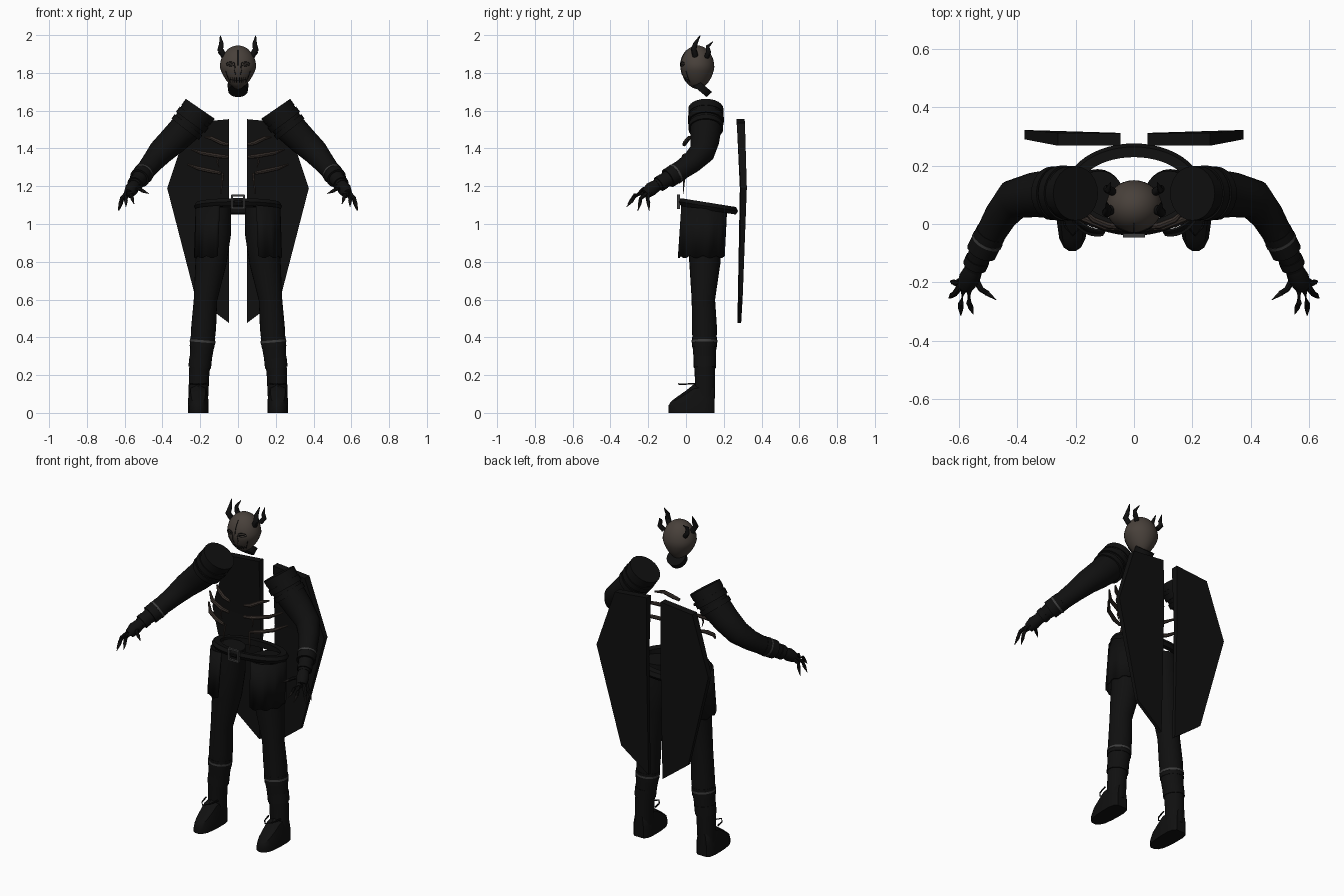
import bpy, bmesh, math
from mathutils import Vector, Matrix

cube = bpy.data.objects.get("Cube")
if cube:
    bpy.data.objects.remove(cube, do_unlink=True)


def material(name, colour):
    m = bpy.data.materials.new(name)
    m.use_nodes = True
    rgba = (*colour, 1)
    m.diffuse_color = rgba
    m.node_tree.nodes["Principled BSDF"].inputs["Base Color"].default_value = rgba
    return m


BLACK = material("black_leather", (.005, .005, .005))
MASK = material("mask_brown", (.065, .052, .043))
BONE = material("bone_brown", (.04, .03, .025))
GREY = material("strap_grey", (.045, .045, .045))
CLAW = material("claw_dark", (.018, .016, .015))


def finish(bm, name, mat, mirror=False, smooth=True):
    bmesh.ops.recalc_face_normals(bm, faces=bm.faces)
    mesh = bpy.data.meshes.new(name)
    bm.to_mesh(mesh)
    bm.free()
    mesh.materials.append(mat)
    ob = bpy.data.objects.new(name, mesh)
    bpy.context.collection.objects.link(ob)
    if mirror:
        mod = ob.modifiers.new("Mirror", 'MIRROR')
        mod.use_mirror_merge = False
    if smooth:
        bpy.ops.object.select_all(action='DESELECT')
        ob.select_set(True)
        bpy.context.view_layer.objects.active = ob
        bpy.ops.object.shade_smooth_by_angle(angle=math.radians(40))
    return ob


def tube(name, path, mat, sides=16, mirror=True):
    """Sweep circles along (x, y, z, radius) points and cap the ends."""
    bm = bmesh.new()
    pts = [Vector(p[:3]) for p in path]
    rings = []
    for i, p in enumerate(pts):
        axis = (pts[min(i + 1, len(pts) - 1)] - pts[max(i - 1, 0)]).normalized()
        ref = Vector((0, 1, 0)) if abs(axis.y) < .9 else Vector((0, 0, 1))
        u = axis.cross(ref).normalized()
        v = axis.cross(u)
        r = path[i][3]
        rings.append([bm.verts.new(p + r * (u * math.cos(a) + v * math.sin(a)))
                      for a in (math.tau * k / sides for k in range(sides))])
    for a, b in zip(rings, rings[1:]):
        for k in range(sides):
            n = (k + 1) % sides
            bm.faces.new((a[k], a[n], b[n], b[k]))
    bm.faces.new(rings[0])
    bm.faces.new(rings[-1])
    return finish(bm, name, mat, mirror)


def band(name, a, b, r, mat, sides=20):
    """Short sleeve around the line a-b."""
    return tube(name, [(*a, r), (*b, r)], mat, sides)


# Masked head, narrowing to the jaw
HC = Vector((0, .06, 1.83))


def jaw(z):
    return 1 - .3 * max(0, min(1, (1.83 - z) / .11))


bm = bmesh.new()
bmesh.ops.create_uvsphere(bm, u_segments=32, v_segments=20, radius=1)
for v in bm.verts:
    z = HC.z + v.co.z * .115
    v.co = (v.co.x * .096 * jaw(z), HC.y + v.co.y * .09 * (1 + jaw(z)) / 2, z)
finish(bm, "head_mask", MASK)


def face_point(x, z, lift=.001):
    t = 1 - ((z - HC.z) / .115) ** 2 - (x / (.096 * jaw(z))) ** 2
    return (x, HC.y - .09 * (1 + jaw(z)) / 2 * math.sqrt(max(t, 0)) - lift, z)


def seam(name, pts, r=.002, mirror=True, mat=BLACK):
    tube(name, [(*face_point(x, z), r) for x, z in pts], mat, 6, mirror)


# Seams, stitches and eye rims on the mask
seam("brow_seam", [(0, 1.84 + .02 * i) for i in range(5)], mirror=False)
seam("nose_seam", [(.015, 1.84), (.018, 1.81), (.012, 1.79)])
seam("cheek_seam", [(.065, 1.81), (.055, 1.78), (.04, 1.75)])
seam("mouth_seam", [(0, 1.76), (.02, 1.762), (.04, 1.765)])
for i in range(4):
    x = .008 + .011 * i
    seam("mouth_stitch", [(x, 1.75), (x, 1.775)], .0015)
seam("eye_rim", [(.04 + .022 * math.cos(a), 1.847 + .011 * math.sin(a))
                 for a in (math.tau * k / 12 for k in range(13))])
seam("eye_slit", [(.026, 1.846), (.04, 1.847), (.054, 1.848)], .003)
band_path = [(0, .07, 1.705, .052), (0, .095, 1.735, .056)]
tube("neck_band", band_path, BLACK, 24, False)

# Horns
tube("front_horn", [(.075, .05, 1.89, .016), (.094, .04, 1.925, .016),
                    (.088, .05, 1.955, .012), (.094, .075, 1.998, .002)], BLACK, 10)
tube("rear_horn", [(.072, .11, 1.885, .014), (.092, .12, 1.91, .014),
                   (.09, .115, 1.94, .01), (.08, .142, 1.965, .002)], BLACK, 10)

# Arms with ridged shoulder sleeves
tube("arm", [(.205, .105, 1.605, .086), (.225, .105, 1.575, .09), (.27, .105, 1.515, .084),
             (.34, .1, 1.445, .077), (.41, .085, 1.38, .068), (.455, .03, 1.325, .057),
             (.495, -.04, 1.275, .05), (.53, -.11, 1.232, .04), (.55, -.155, 1.205, .032)],
     BLACK, 24)
for a, b, r in (((.2, .105, 1.61), (.222, .105, 1.578), .093),
                ((.232, .105, 1.565), (.252, .105, 1.538), .095),
                ((.262, .105, 1.525), (.28, .105, 1.502), .092)):
    band("shoulder_ridge", a, b, r, BLACK, 24)
band("forearm_cuff", (.49, -.03, 1.282), (.522, -.095, 1.242), .053, BLACK)
band("forearm_strap", (.5, -.052, 1.268), (.504, -.06, 1.263), .055, GREY)
band("wrist_cuff", (.535, -.12, 1.226), (.545, -.143, 1.211), .042, BLACK)

# Hands and clawed fingers
tube("palm", [(.547, -.15, 1.208, .03), (.563, -.185, 1.185, .037),
              (.578, -.215, 1.16, .028)], BLACK, 12)
FINGERS = [((.588, -.19, 1.165), (.63, -.195, 1.07)),
           ((.592, -.21, 1.16), (.635, -.255, 1.07)),
           ((.583, -.225, 1.16), (.593, -.315, 1.09)),
           ((.565, -.225, 1.165), (.55, -.31, 1.105)),
           ((.548, -.18, 1.185), (.472, -.26, 1.16))]
for root, tip in FINGERS:
    root, tip = Vector(root), Vector(tip)
    knuckle = root.lerp(tip, .4) + Vector((.006, -.012, .012))
    joint = root.lerp(tip, .62) + Vector((.004, -.006, .006))
    tube("finger", [(*root, .012), (*knuckle, .01), (*joint, .009)], BLACK, 8)
    tube("claw", [(*joint, .01), (*tip, .001)], CLAW, 8)

# Floating ribs with hanging breastbone slips
RIBS = [[(.05, -.01, 1.42), (.09, -.005, 1.43), (.14, .015, 1.455), (.175, .05, 1.46)],
        [(.05, -.015, 1.355), (.1, -.01, 1.36), (.19, .025, 1.375), (.245, .08, 1.395)],
        [(.09, -.01, 1.27), (.14, 0, 1.28), (.21, .035, 1.295), (.265, .1, 1.315)]]
for rib in RIBS:
    tube("rib", [(*p, r) for p, r in zip(rib, (.009, .012, .011, .005))], BONE, 8)
tube("rib_slip", [(.08, -.005, 1.27, .006), (.085, -.012, 1.22, .006),
                  (.09, -.015, 1.16, .002)], BONE, 6)
tube("rib_side_slip", [(.1, -.008, 1.36, .006), (.11, -.01, 1.33, .005),
                       (.1, -.01, 1.3, .002)], BONE, 6)

# Belt: a tilted oval loop
bm = bmesh.new()
SEG = 48
loops = []
for k in range(SEG):
    a = math.tau * k / SEG
    ring = []
    for dr, dz in ((0, -.02), (.012, 0), (0, .02), (-.035, .018), (-.035, -.018)):
        y = .118 + (.146 + dr) * math.sin(a)
        ring.append(bm.verts.new(((.222 + dr) * math.cos(a), y, 1.117 - .16 * (y + .03) + dz)))
    loops.append(ring)
for k in range(SEG):
    a, b = loops[k], loops[(k + 1) % SEG]
    for j in range(5):
        n = (j + 1) % 5
        bm.faces.new((a[j], a[n], b[n], b[j]))
finish(bm, "belt", BLACK)

# Buckle frame and tongue
for name, x, z, w, h, mat in (("buckle_top", 0, 1.15, .07, .01, GREY),
                              ("buckle_bottom", 0, 1.085, .07, .01, GREY),
                              ("buckle_left", .032, 1.118, .01, .07, GREY),
                              ("buckle_right", -.032, 1.118, .01, .07, GREY),
                              ("buckle_tongue", 0, 1.118, .04, .012, BLACK)):
    bm = bmesh.new()
    bmesh.ops.create_cube(bm, size=1, matrix=Matrix.Translation((x, -.04, z))
                          @ Matrix.Diagonal((w, .014, h, 1)))
    finish(bm, name, mat, smooth=False)

# Hip skirt: an open shell around the outside of each thigh
bm = bmesh.new()
rows = []
for k in range(25):
    a = math.radians(-100 + 170 * k / 24)
    top = bm.verts.new((.115 + .11 * math.cos(a), .1 + .125 * math.sin(a), 1.1 - .03 * k / 24))
    wave = .006 * math.cos(k * 1.3)
    low = bm.verts.new((.125 + .108 * math.cos(a), .085 + .128 * math.sin(a), .825 + wave))
    rows.append((top, low))
for a, b in zip(rows, rows[1:]):
    bm.faces.new((a[0], b[0], b[1], a[1]))
skirt = finish(bm, "hip_skirt", BLACK, True)
skirt.modifiers.new("Thickness", 'SOLIDIFY').thickness = .008

# Legs, boot tops and straps
tube("leg", [(.118, .1, 1.09, .082), (.125, .1, .95, .088), (.143, .1, .8, .083),
             (.172, .092, .6, .062), (.182, .098, .45, .066), (.19, .098, .35, .063),
             (.205, .1, .22, .054), (.211, .1, .06, .052)], BLACK, 24)
band("boot_top", (.186, .098, .4), (.19, .098, .35), .066, BLACK)
band("knee_strap", (.187, .098, .385), (.188, .098, .373), .068, GREY)
band("ankle_wrap", (.197, .1, .295), (.203, .1, .24), .06, BLACK)
tube("instep_strap", [(.17, .05, .155, .005), (.185, -.01, .152, .004), (.21, -.04, .153, .004),
                      (.235, -.01, .152, .004), (.25, .05, .155, .005)], BLACK, 6)

# Shoes: rounded toe rising to the ankle
bm = bmesh.new()
rows = []
for y, half, top in ((-.092, .012, .04), (-.08, .03, .06), (-.05, .045, .083), (0, .052, .118),
                     (.04, .054, .15), (.1, .054, .16), (.135, .046, .16), (.15, .03, .15)):
    rows.append([bm.verts.new((.211 + half * cx, y, top * cz)) for cx, cz in
                 ((-1, 0), (-1, .45), (-.75, .85), (0, 1), (.75, .85), (1, .45), (1, 0))])
for a, b in zip(rows, rows[1:]):
    for j in range(7):
        n = (j + 1) % 7
        bm.faces.new((a[j], a[n], b[n], b[j]))
bm.faces.new(rows[0])
bm.faces.new(rows[-1])
finish(bm, "shoe", BLACK, True)

# Split cape plates behind the body
bm = bmesh.new()
outline = [(.047, 1.555, .268, .31), (.26, 1.535, .268, .312), (.375, 1.19, .29, .322),
           (.225, .61, .28, .3), (.047, .475, .272, .292), (.047, 1.19, .285, .312)]
front = [bm.verts.new((x, y0, z)) for x, z, y0, y1 in outline]
back = [bm.verts.new((x, y1, z)) for x, z, y0, y1 in outline]
for side in (front, back):
    bm.faces.new((side[0], side[1], side[2], side[5]))
    bm.faces.new((side[5], side[2], side[3], side[4]))
for k in range(6):
    n = (k + 1) % 6
    bm.faces.new((front[k], front[n], back[n], back[k]))
finish(bm, "cape_plate", BLACK, True, smooth=False)
